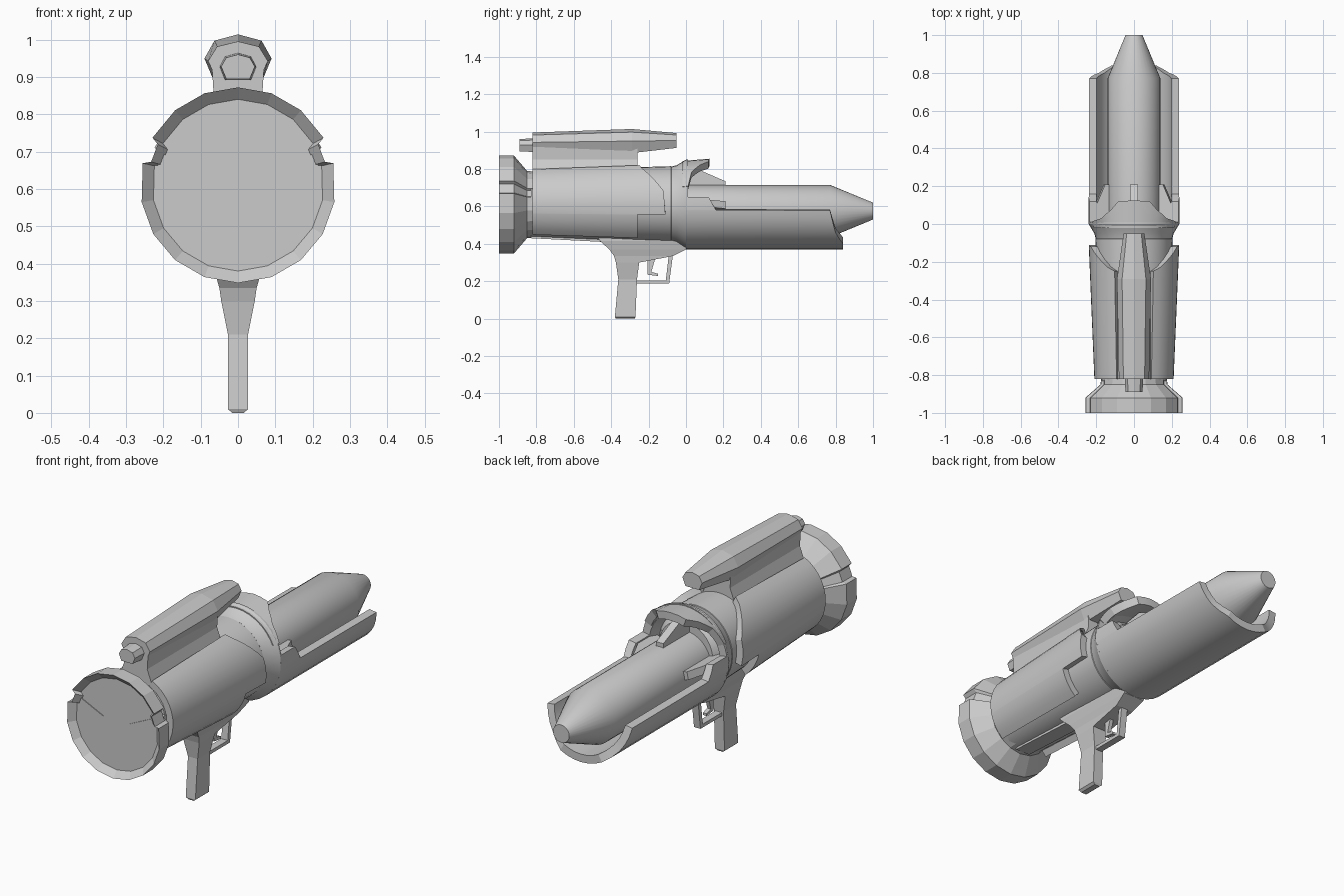
import bpy, bmesh, math
from mathutils import Matrix, Vector

cube = bpy.data.objects.get("Cube")
if cube:
    bpy.data.objects.remove(cube, do_unlink=True)

grey = bpy.data.materials.new("plain grey")
grey.use_nodes = True
COLOUR = (0.6, 0.6, 0.6, 1)
grey.diffuse_color = COLOUR
grey.node_tree.nodes["Principled BSDF"].inputs["Base Color"].default_value = COLOUR

AXIS = 0.61      # height of the launcher tube axis
ROCKET = 0.575   # height of the rocket axis


def polar(angle, r, y, cz=AXIS):
    """Point around the y axis, angle in degrees from straight up."""
    a = math.radians(angle)
    return Vector((r * math.sin(a), y, cz + r * math.cos(a)))


def finish(name, bm, smooth=True):
    bmesh.ops.remove_doubles(bm, verts=bm.verts, dist=1e-5)
    bmesh.ops.recalc_face_normals(bm, faces=bm.faces)
    mesh = bpy.data.meshes.new(name)
    bm.to_mesh(mesh)
    bm.free()
    mesh.materials.append(grey)
    ob = bpy.data.objects.new(name, mesh)
    bpy.context.collection.objects.link(ob)
    if smooth:
        bpy.ops.object.select_all(action='DESELECT')
        ob.select_set(True)
        bpy.context.view_layer.objects.active = ob
        bpy.ops.object.shade_smooth_by_angle(angle=math.radians(25))
    return ob


def loft(name, rings, smooth=False, closed=False):
    """Skin rings of equal length; cap the ends or join last to first."""
    bm = bmesh.new()
    rows = [[bm.verts.new(p) for p in ring] for ring in rings]
    pairs = list(zip(rows, rows[1:]))
    if closed:
        pairs.append((rows[-1], rows[0]))
    for a, b in pairs:
        for i in range(len(a)):
            j = (i + 1) % len(a)
            bm.faces.new((a[i], a[j], b[j], b[i]))
    if not closed:
        bm.faces.new(rows[0])
        bm.faces.new(rows[-1])
    return finish(name, bm, smooth)


def lathe(name, profile, cz=AXIS, spokes=None, smooth=True, closed=False):
    spokes = spokes or [(i * 360 / 36, 1) for i in range(36)]
    rings = [[polar(a, r * s, y, cz) for a, s in spokes] for y, r in profile]
    return loft(name, rings, smooth, closed)


def shell(name, rows, outer, thick, side=1):
    """Curved plate from rows of (angle, back y, front y)."""
    fine = []
    for (a, p, q), (b, r, s) in zip(rows, rows[1:]):
        n = max(1, round(abs(b - a) / 10))
        for i in range(n):
            t = i / n
            fine.append((a + (b - a) * t, p + (r - p) * t, q + (s - q) * t))
    fine.append(rows[-1])
    rings = []
    for a, back, front in fine:
        a *= side
        rings.append([polar(a, outer(back), back), polar(a, outer(front), front),
                      polar(a, outer(front) - thick, front),
                      polar(a, outer(back) - thick, back)])
    return loft(name, rings, smooth=True)


def prism(name, outline, half):
    """Side outline of (y, z) points given a width in x."""
    return loft(name, [[Vector((x, y, z)) for y, z in outline] for x in (-half, half)])


def mirrored(rows):
    return rows + [(360 - a, p, q) for a, p, q in reversed(rows[:-1])]


# Rear bell with a shallow notch on each side
half = [(20, 1), (40, 1), (61, 1), (63, .92), (75, .92), (77, 1),
        (100, 1), (120, 1), (140, 1), (160, 1)]
bell_spokes = [(0, 1)] + half + [(180, 1)] + [(360 - a, s) for a, s in reversed(half)]
lathe("rear_bell", [(-.97, .23), (-1, .262), (-.92, .262), (-.85, .18), (-.8, .175)],
      spokes=bell_spokes, smooth=False)

# Wedge plates on the rear disc
for side, label in ((1, "left"), (-1, "right")):
    tri = [(.075, .635), (.222, .665), (.213, .7)]
    loft(label + "_disc_wedge",
         [[Vector((side * x, y, z)) for x, z in tri] for y in (-.974, -.968)])

# Main tube and the flared collar ahead of it
lathe("main_tube", [(-.83, .175), (-.25, .2), (-.08, .205), (0, .15)])
lathe("front_collar", [(-.09, .2), (-.05, .21), (0, .24), (.01, .24), (.01, .2), (-.06, .17)],
      closed=True)

# Side armour, widening toward the front
armour = [(26, -.82, -.25), (36, -.82, -.23), (72, -.82, -.12), (103, -.82, -.11),
          (103.5, -.82, -.26), (140, -.82, -.26)]
for side, label in ((1, "left"), (-1, "right")):
    shell(label + "_armour", armour, lambda y: .21 + (y + .82) * .042, .035, side)

# Open trough under the rocket
trough = [(80, 0, .12), (97, 0, .16), (97.5, 0, .77), (129, 0, .8),
          (151, 0, .84), (180, 0, .84)]
shell("rocket_trough", mirrored(trough), lambda y: .24, .04)

# Hood arching over the tube mouth
hood = [(66, -.02, .012), (45, -.02, .03), (30, -.02, .075), (20, -.02, .12), (0, -.02, .125)]
hood += [(-a, p, q) for a, p, q in reversed(hood[:-1])]
shell("mouth_hood", hood, lambda y: min(.245, .245 + y * .6), .04)

# Rocket with a tapered blunt nose
lathe("rocket", [(-.05, .14), (.77, .14), (1, .045)], cz=ROCKET)

# Three fins bracing the rocket in the mouth
for angle, label in ((0, "top"), (78, "left"), (-78, "right")):
    fin = prism(label + "_fin", [(-.03, .13), (-.03, .21), (.06, .225),
                                 (.21, .16), (.21, .13)], .02)
    turn = Matrix.Rotation(math.radians(angle), 4, 'Y')
    fin.data.transform(Matrix.Translation((0, 0, ROCKET)) @ turn)

# Sight: faceted body, eyepiece and mounting block
SIGHT = [(-.7, 0), (-1, .5), (-.7, .87), (0, 1), (.7, .87), (1, .5), (.7, 0)]


def sight_ring(y, w, low, high):
    return [Vector((x * w, y, low + (high - low) * z)) for x, z in SIGHT]


loft("sight_body", [sight_ring(-.82, .08, .89, .995), sight_ring(-.29, .09, .885, 1.014),
                    sight_ring(-.05, .055, .913, .992)])
loft("sight_eyepiece", [sight_ring(-.89, .045, .895, .96), sight_ring(-.8, .05, .89, .965)])
base = [(-.095, .77), (-.065, .85), (-.07, .93), (.07, .93), (.065, .85), (.095, .77)]
loft("sight_mount", [[Vector((x, y, z)) for x, z in base] for y in (-.82, -.26)])

# Grip flowing down from the housing: (z, rear y, front y, half width)
grip = [(.43, -.47, .01, .07), (.415, -.46, .015, .07), (.37, -.41, 0, .06),
        (.335, -.385, -.07, .05), (.3, -.375, -.25, .045), (.21, -.362, -.262, .027),
        (.01, -.38, -.27, .027), (0, -.375, -.275, .015)]
loft("grip", [[Vector(p) for p in ((-w, a, z), (w, a, z), (w, b, z), (-w, b, z))]
              for z, a, b, w in grip])

# Trigger, its guard and the underside rail
prism("trigger_guard", [(-.27, .188), (-.09, .188), (-.07, .34), (-.092, .34),
                        (-.108, .205), (-.27, .205)], .018)
prism("trigger", [(-.205, .32), (-.205, .235), (-.15, .228), (-.15, .24),
                  (-.185, .25), (-.165, .32)], .01)
prism("underside_rail", [(-.83, .455), (-.83, .43), (-.44, .41), (-.44, .435)], .04)
